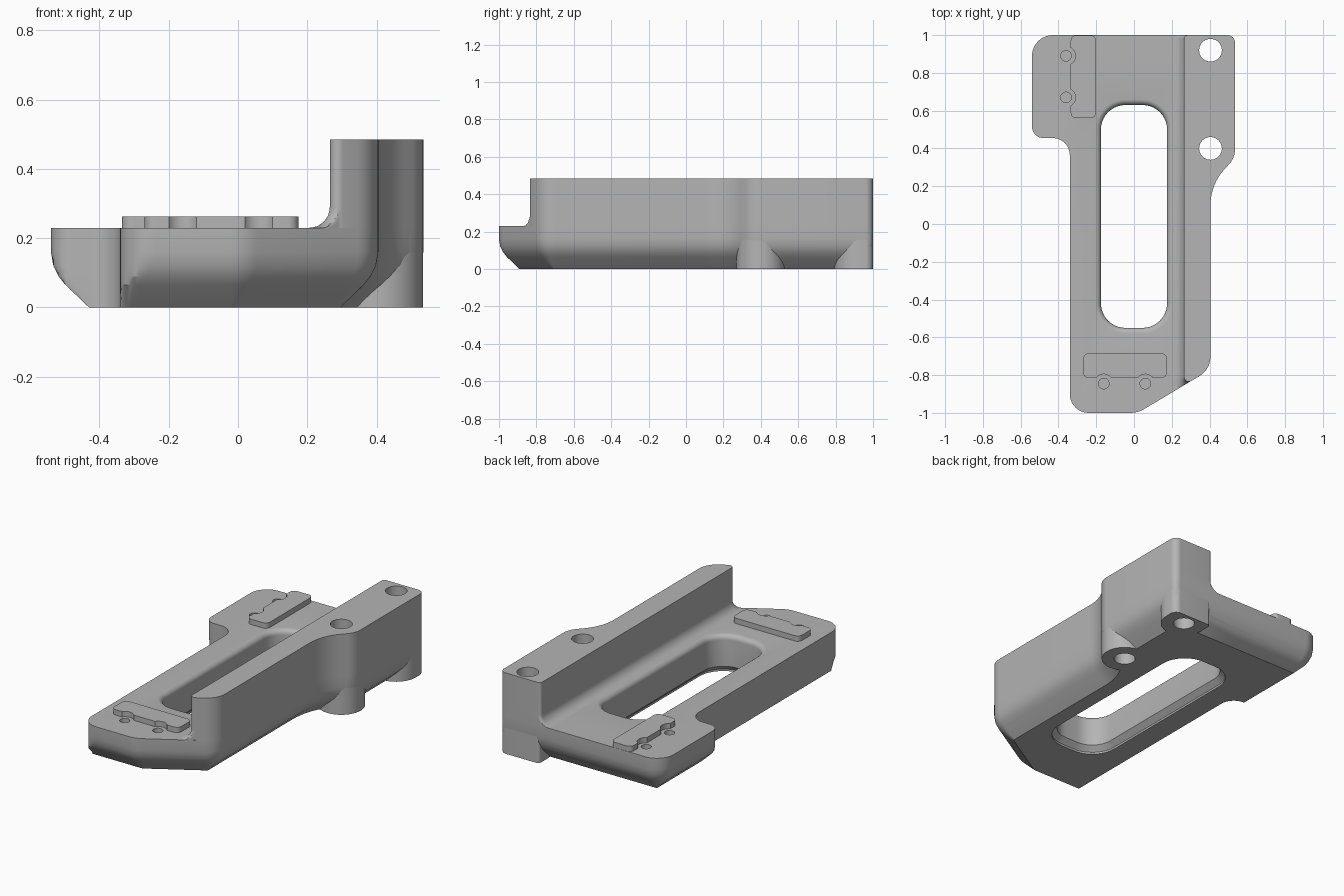
import bpy, bmesh, math
from mathutils import Vector

if "Cube" in bpy.data.objects:
    bpy.data.objects.remove(bpy.data.objects["Cube"])

grey = bpy.data.materials.new("plain grey")
grey.use_nodes = True
COLOUR = (0.46, 0.46, 0.46, 1)
grey.diffuse_color = COLOUR
grey.node_tree.nodes["Principled BSDF"].inputs["Base Color"].default_value = COLOUR

TOP, WALL_TOP, PAD_TOP = 0.23, 0.485, 0.262


def outline(corners, steps=10):
    """Counter-clockwise (x, y, radius) corners -> rounded (point, outward normal) pairs."""
    result = []
    for i, (x, y, r) in enumerate(corners):
        p = Vector((x, y))
        d1 = (p - Vector(corners[i - 1][:2])).normalized()
        d2 = (Vector(corners[(i + 1) % len(corners)][:2]) - p).normalized()
        turn = math.atan2(d1.cross(d2), d1.dot(d2))
        side = math.copysign(1, turn)
        start_angle = math.atan2(-d1.x, d1.y)
        n1 = Vector((d1.y, -d1.x))
        centre = p - d1 * r * math.tan(abs(turn) / 2) - n1 * r * side
        for k in range(steps + 1):
            a = start_angle + turn * k / steps
            n = Vector((math.cos(a), math.sin(a)))
            result.append((centre + n * r * side, n))
    return result


def box_outline(x0, x1, y0, y1, r):
    return outline([(x0, y0, r), (x1, y0, r), (x1, y1, r), (x0, y1, r)])


def loft(name, levels):
    """Stack closed loops of equal length, given as (z, points), into a solid."""
    bm = bmesh.new()
    loops = [[bm.verts.new((p[0], p[1], z)) for p in pts] for z, pts in levels]
    count = len(loops[0])
    for low, high in zip(loops, loops[1:]):
        for i in range(count):
            j = (i + 1) % count
            bm.faces.new((low[i], low[j], high[j], high[i]))
    bm.faces.new(loops[0][::-1])
    bm.faces.new(loops[-1])
    bmesh.ops.remove_doubles(bm, verts=bm.verts, dist=0.0002)
    bmesh.ops.recalc_face_normals(bm, faces=bm.faces)
    mesh = bpy.data.meshes.new(name)
    bm.to_mesh(mesh)
    bm.free()
    mesh.materials.append(grey)
    obj = bpy.data.objects.new(name, mesh)
    bpy.context.collection.objects.link(obj)
    return obj


def prism(name, shape, z0, z1):
    pts = [p for p, n in shape]
    return loft(name, [(z0, pts), (z1, pts)])


def cylinder(name, x, y, r, z0, z1):
    return prism(name, box_outline(x - r, x + r, y - r, y + r, r), z0, z1)


def cut(obj, cutters):
    for c in cutters:
        mod = obj.modifiers.new(c.name, 'BOOLEAN')
        mod.operation = 'DIFFERENCE'
        mod.solver = 'EXACT'
        mod.object = c
    bpy.context.view_layer.update()
    evaluated = obj.evaluated_get(bpy.context.evaluated_depsgraph_get())
    mesh = bpy.data.meshes.new_from_object(evaluated)
    obj.modifiers.clear()
    obj.data = mesh


# Base plate with a rounded bevel under its front, left, back and wing sides
base_shape = outline([
    (-0.34, -1, 0.1), (0.02, -1, 0.15), (0.405, -0.77, 0.12), (0.405, 0.21, 0.28),
    (0.535, 0.35, 0.12), (0.535, 1, 0.04), (-0.54, 1, 0.11),
    (-0.54, 0.455, 0.06), (-0.34, 0.455, 0.09)])


def tuck(p, n, d):
    if p.x < -0.2 and p.y < 0.6:        # straight side: only front and wing bevel
        return Vector((max(p.x, -0.54 + d), max(p.y, -1 + d)))
    if p.x > 0.48 and p.y > 0.9:        # corner hidden in the boss
        return Vector((min(p.x, 0.535 - d), min(p.y, 1 - d)))
    return p - n * d


BEVEL = [(0, 0.11), (0.065, 0.042), (0.09, 0.022), (0.12, 0.007), (0.16, 0), (TOP, 0)]
base = loft("base_plate", [(z, [tuck(p, n, d) for p, n in base_shape]) for z, d in BEVEL])

# Tall side wall, flaring into the plate along its inner side
wall_shape = outline([
    (0.265, -0.853, 0.025), (0.405, -0.77, 0.12), (0.405, 0.21, 0.28),
    (0.535, 0.35, 0.12), (0.535, 1, 0.04), (0.265, 1, 0.02)])


def flare(p, n, d):
    if p.x > 0.33 or n.x >= -0.001:
        return p
    q = p + n * d
    edge = -0.77 + (q.x - 0.405) * 0.23 / 0.385
    return Vector((q.x, min(max(q.y, edge + 0.001), 1)))


R = 0.06
levels = []
for k in range(9):
    a = k / 8 * math.pi / 2
    levels.append((TOP + R * (1 - math.cos(a)),
                   [flare(p, n, R * (1 - math.sin(a))) for p, n in wall_shape]))
levels.append((WALL_TOP, [p for p, n in wall_shape]))
wall = loft("side_wall", levels)

# Bolt bosses reaching down through the bevel
BOLT_X, E = 0.405, 0.5345
bosses = [
    prism("rear_boss", outline([(0.275, 0.79, 0.129), (E, 0.79, 0.129),
                                (E, 0.9995, 0.04), (0.275, 0.9995, 0.02)]), 0, 0.21),
    cylinder("middle_boss", BOLT_X, 0.4, 0.1295, 0, 0.21)]

# Cutters: bolt holes, long slot and pin holes
bolts = [cylinder("bolt_cutter", BOLT_X, y, 0.06, -0.1, 0.6) for y in (0.4, 0.92)]
slot_shape = box_outline(-0.175, 0.175, -0.55, 0.63, 0.13)
slot_levels = [(-0.01, 0.03), (0.012, 0.03), (0.042, 0)]
for k in range(7):
    a = k / 6 * math.pi / 2
    slot_levels.append((TOP - 0.03 * (1 - math.sin(a)), 0.03 * (1 - math.cos(a))))
slot_levels.append((TOP + 0.02, 0.03))
slot = loft("slot_cutter", [(z, [p + n * d for p, n in slot_shape]) for z, d in slot_levels])
PINS = [(-0.16, -0.845), (0.06, -0.845), (-0.36, 0.89), (-0.36, 0.67)]
pins = [cylinder("pin_cutter", x, y, 0.028, TOP - 0.06, TOP + 0.1) for x, y in PINS]
notches = [cylinder("notch_cutter", x, y, 0.05, TOP - 0.05, TOP + 0.1) for x, y in PINS]

# Raised pads, notched around the pin holes
pads = [prism("front_pad", box_outline(-0.27, 0.175, -0.815, -0.685, 0.03), TOP - 0.01, PAD_TOP),
        prism("rear_pad", box_outline(-0.335, -0.2, 0.56, 0.999, 0.03), TOP - 0.01, PAD_TOP)]

cut(base, [slot] + bolts + pins)
cut(wall, bolts)
cut(bosses[0], bolts[1:])
cut(bosses[1], bolts[:1])
cut(pads[0], notches[:2])
cut(pads[1], notches[2:])
for c in bolts + pins + notches + [slot]:
    bpy.data.objects.remove(c)

# Smooth curved sides, keep the crisp edges
bpy.ops.object.select_all(action='DESELECT')
for obj in [base, wall] + bosses + pads:
    obj.select_set(True)
    bpy.context.view_layer.objects.active = obj
bpy.ops.object.shade_smooth_by_angle(angle=math.radians(30))
